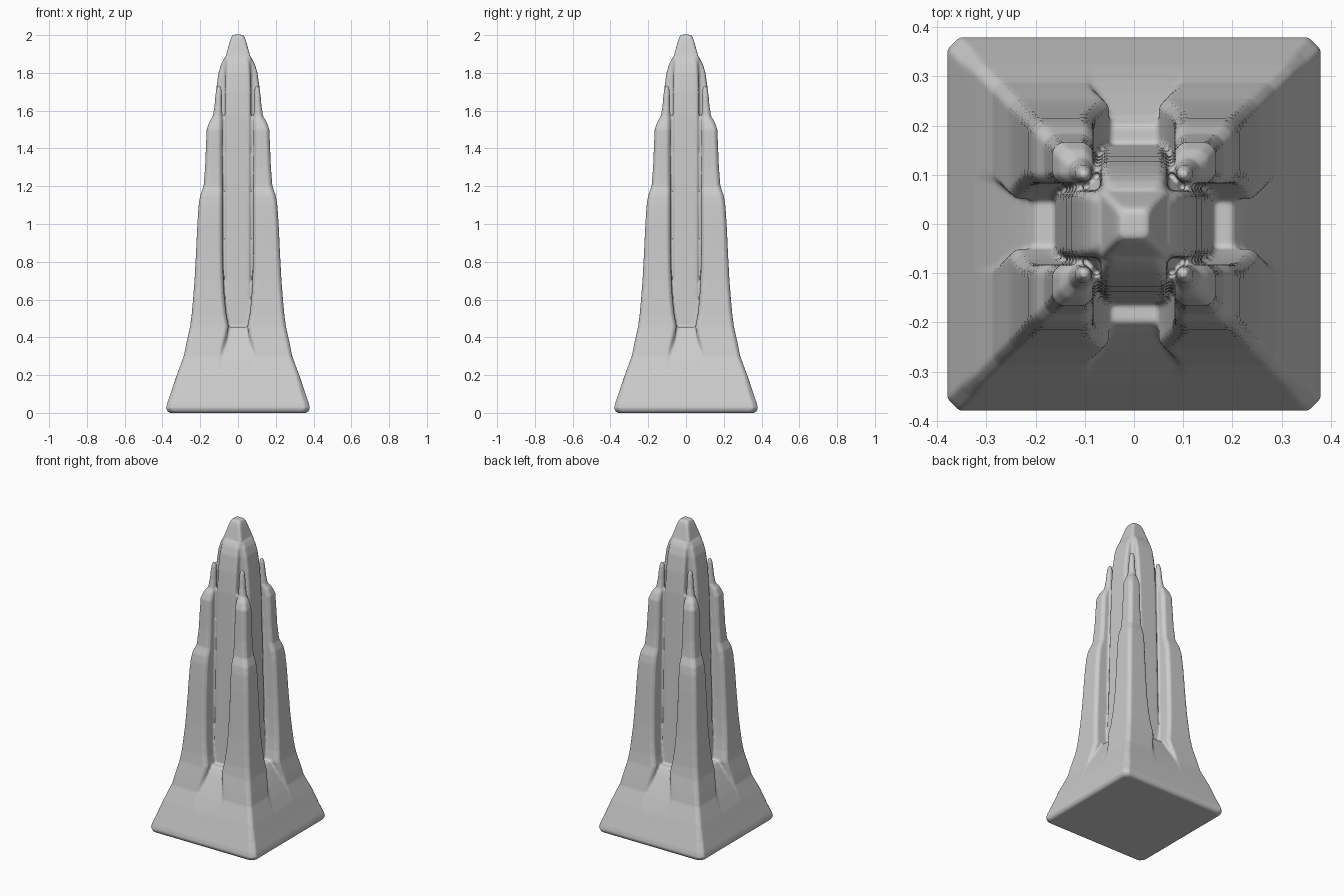
import bpy, bmesh

if "Cube" in bpy.data.objects:
    bpy.data.objects.remove(bpy.data.objects["Cube"])


def ring(bm, z, x0, x1, y0, y1, cut):
    """Rectangle with clipped corners at height z."""
    c = min(cut, (x1 - x0) * 0.3, (y1 - y0) * 0.3)
    pts = [(x0 + c, y0), (x1 - c, y0), (x1, y0 + c), (x1, y1 - c),
           (x1 - c, y1), (x0 + c, y1), (x0, y1 - c), (x0, y0 + c)]
    return [bm.verts.new((x, y, z)) for x, y in pts]


def loft(bm, sections, cut):
    rings = [ring(bm, *s, cut) for s in sections]
    for a, b in zip(rings, rings[1:]):
        for i in range(8):
            j = (i + 1) % 8
            bm.faces.new((a[i], a[j], b[j], b[i]))
    bm.faces.new(rings[0][::-1])
    bm.faces.new(rings[-1])


bm = bmesh.new()

# flared square base, ending in the ledges at the foot of the channels
base = [(0, .362), (.008, .373), (.025, .38), (.05, .375), (.12, .351), (.2, .324),
        (.28, .291), (.33, .268), (.38, .243), (.42, .222), (.455, .2)]
loft(bm, [(z, -r, r, -r, r) for z, r in base], .024)

# four stepped corner piers: height, inner face, outer face
pier = [(.12, .08, .348), (.2, .08, .324), (.3, .078, .287), (.36, .07, .275), (.41, .058, .264),
        (.455, .05, .254), (.52, .062, .245), (.6, .071, .238), (.7, .077, .23),
        (.85, .081, .222), (1.0, .082, .215), (1.1, .082, .208), (1.15, .082, .2),
        (1.2, .082, .182), (1.3, .083, .174), (1.5, .083, .166), (1.54, .083, .152),
        (1.57, .083, .133), (1.62, .084, .125), (1.68, .085, .12), (1.71, .087, .116),
        (1.73, .092, .109)]
for sx in (-1, 1):
    for sy in (-1, 1):
        loft(bm, [(z, *sorted((sx * a, sx * b)), *sorted((sy * a, sy * b)))
                  for z, a, b in pier], .016)

# central shaft: two crossed fins (height, reach, half thickness)
fin = [(.2, .165, .068), (.46, .16, .068), (.7, .15, .068), (1.2, .138, .068),
       (1.57, .127, .068), (1.7, .117, .068), (1.8, .103, .066),
       (1.85, .088, .062), (1.88, .072, .055)]
loft(bm, [(z, -r, r, -t, t) for z, r, t in fin], .01)
loft(bm, [(z, -t, t, -r, r) for z, r, t in fin], .01)

# core of the shaft with its blunt tip
core = [(.2, .092), (1.5, .092), (1.58, .077), (1.8, .075), (1.87, .07), (1.92, .056),
        (1.96, .045), (1.985, .037), (2.002, .028)]
loft(bm, [(z, -r, r, -r, r) for z, r in core], .008)

bmesh.ops.recalc_face_normals(bm, faces=bm.faces)
mesh = bpy.data.meshes.new("tower")
bm.to_mesh(mesh)
bm.free()
tower = bpy.data.objects.new("tower", mesh)
bpy.context.collection.objects.link(tower)

# fuse the parts into one skin and soften it
remesh = tower.modifiers.new("fuse", 'REMESH')
remesh.mode = 'VOXEL'
remesh.voxel_size = 0.006
remesh.use_smooth_shade = True
smooth = tower.modifiers.new("soften", 'SMOOTH')
smooth.factor = 0.5
smooth.iterations = 4
